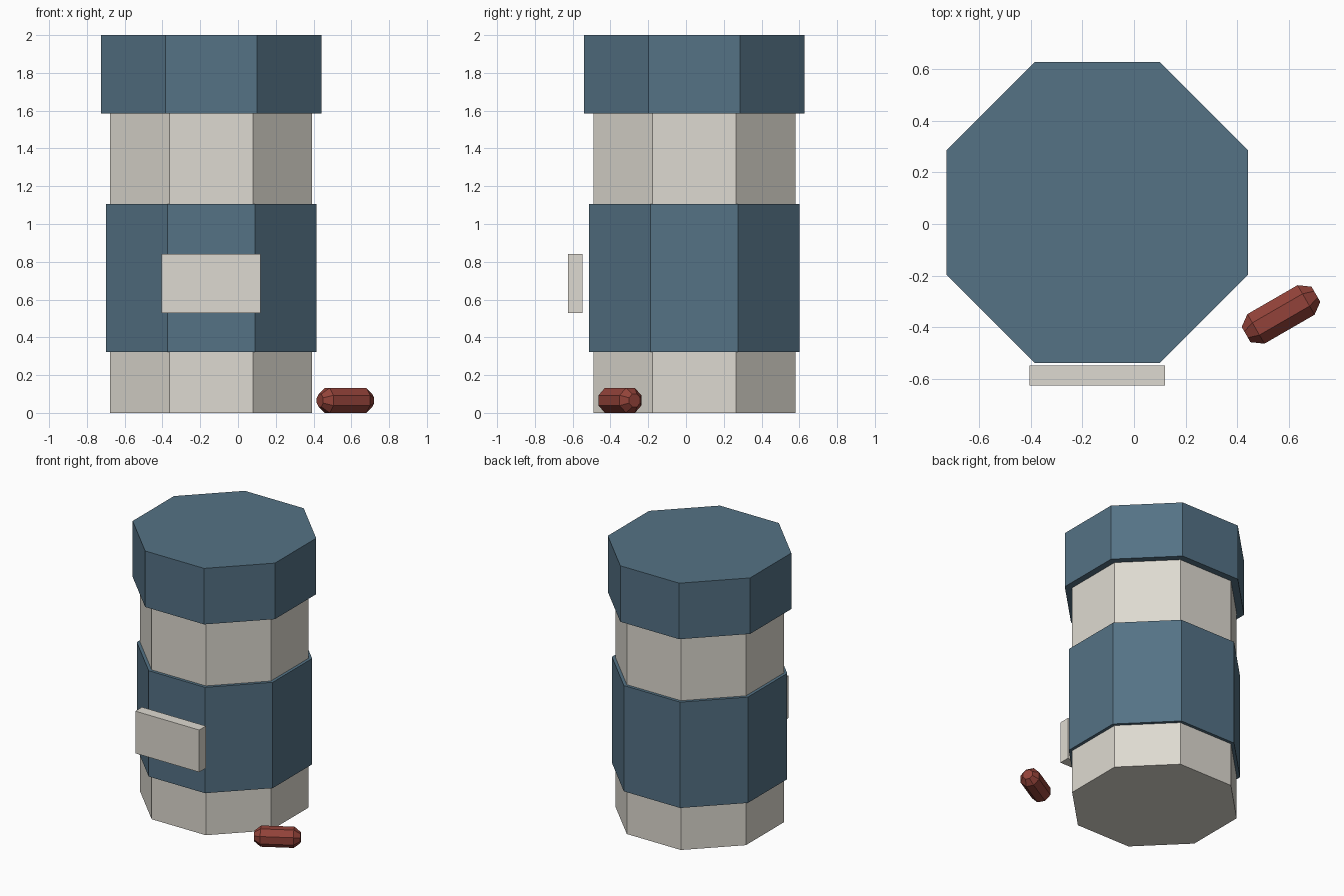
import bpy, bmesh, math

if "Cube" in bpy.data.objects:
    bpy.data.objects.remove(bpy.data.objects["Cube"])

JAR_X, JAR_Y = -0.142, 0.044


def material(name, rgb):
    m = bpy.data.materials.new(name)
    m.diffuse_color = (*rgb, 1.0)
    m.use_nodes = True
    m.node_tree.nodes["Principled BSDF"].inputs["Base Color"].default_value = m.diffuse_color
    return m


blue = material("slate blue", (0.089, 0.168, 0.235))
white = material("warm white", (0.73, 0.70, 0.635))
red = material("brick red", (0.29, 0.055, 0.041))


def octagon_stack(name, rings, mat, location=(0, 0, 0), rotation=(0, 0, 0)):
    """Flat-sided eight-sided solid through (height, apothem) rings."""
    bm = bmesh.new()
    loops = []
    for z, apothem in rings:
        r = apothem / math.cos(math.pi / 8)
        angles = [(i + 0.5) * math.pi / 4 for i in range(8)]
        loops.append([bm.verts.new((r * math.cos(a), r * math.sin(a), z)) for a in angles])
    for low, high in zip(loops, loops[1:]):
        for i in range(8):
            j = (i + 1) % 8
            bm.faces.new((low[i], low[j], high[j], high[i]))
    bm.faces.new(loops[0][::-1])
    bm.faces.new(loops[-1])
    mesh = bpy.data.meshes.new(name)
    bm.to_mesh(mesh)
    bm.free()
    mesh.materials.append(mat)
    ob = bpy.data.objects.new(name, mesh)
    ob.location, ob.rotation_euler = location, rotation
    bpy.context.collection.objects.link(ob)
    return ob


# Bottle: body, wrapped band and cap
jar = (JAR_X, JAR_Y, 0)
octagon_stack("bottle_body", [(0, 0.535), (1.6, 0.535)], white, jar)
octagon_stack("label_band", [(0.322, 0.557), (1.106, 0.557)], blue, jar)
octagon_stack("bottle_cap", [(1.585, 0.583), (2.0, 0.583)], blue, jar)

# Plain plate floating just in front of the band
bpy.ops.mesh.primitive_cube_add(size=1, location=(JAR_X, -0.586, 0.685))
plate = bpy.context.object
plate.name = "label_plate"
plate.scale = (0.524, 0.078, 0.312)
plate.data.materials.append(white)

# Capsule lying on the ground beside the bottle
octagon_stack("pill", [(-0.156, 0.034), (-0.112, 0.066), (0.112, 0.066), (0.156, 0.034)],
              red, (0.569, -0.350, 0.066), (0, math.pi / 2, math.radians(30)))
